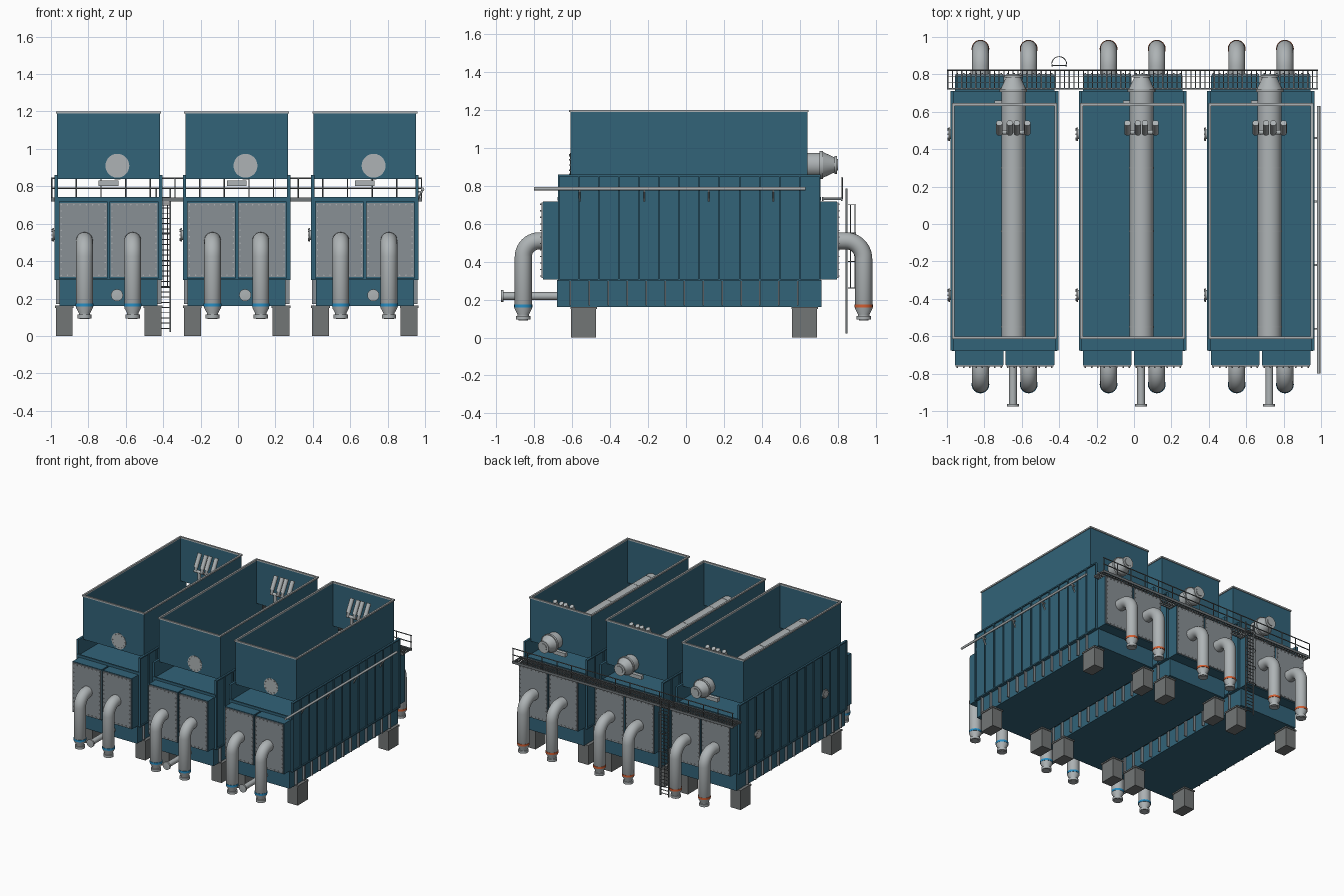
import bpy, bmesh, math
from mathutils import Vector as V

if "Cube" in bpy.data.objects:
    bpy.data.objects.remove(bpy.data.objects["Cube"])

UNITS = (-0.692, -0.007, 0.678)


def material(name, rgb):
    m = bpy.data.materials.new(name)
    m.diffuse_color = (*rgb, 1)
    m.use_nodes = True
    m.node_tree.nodes["Principled BSDF"].inputs["Base Color"].default_value = m.diffuse_color
    return m


BLUE = material("blue_paint", (0.032, 0.125, 0.19))
PANEL = material("panel_grey", (0.25, 0.28, 0.30))
STEEL = material("light_steel", (0.42, 0.45, 0.46))
DARK = material("rail_grey", (0.16, 0.18, 0.19))
FOOT = material("foot_grey", (0.17, 0.18, 0.18))
COLD = material("cold_band", (0.02, 0.27, 0.55))
HOT = material("hot_band", (0.65, 0.11, 0.03))


def box(bm, x0, x1, y0, y1, z0, z1):
    vs = bmesh.ops.create_cube(bm, size=1)["verts"]
    for v in vs:
        v.co = V(((x0 + x1) / 2 + v.co.x * (x1 - x0), (y0 + y1) / 2 + v.co.y * (y1 - y0),
                  (z0 + z1) / 2 + v.co.z * (z1 - z0)))


def frame(bm, x0, x1, y0, y1, z0, z1, t):
    box(bm, x0, x0 + t, y0, y1, z0, z1)
    box(bm, x1 - t, x1, y0, y1, z0, z1)
    box(bm, x0 + t, x1 - t, y0, y0 + t, z0, z1)
    box(bm, x0 + t, x1 - t, y1 - t, y1, z0, z1)


def sweep(bm, pts, radii, n=20, side=None):
    """Round section along a path; radii is one number or one per point."""
    pts = [V(p) for p in pts]
    if not isinstance(radii, (list, tuple)):
        radii = [radii] * len(pts)
    rings = []
    for i, p in enumerate(pts):
        t = (pts[min(i + 1, len(pts) - 1)] - pts[max(i - 1, 0)]).normalized()
        s = V(side) if side else (V((1, 0, 0)) if abs(t.x) < 0.9 else V((0, 1, 0)))
        s = (s - t * s.dot(t)).normalized()
        u = t.cross(s)
        rings.append([bm.verts.new(p + radii[i] * (s * math.cos(a) + u * math.sin(a)))
                      for a in (2 * math.pi * k / n for k in range(n))])
    for a, b in zip(rings, rings[1:]):
        for k in range(n):
            bm.faces.new((a[k], a[(k + 1) % n], b[(k + 1) % n], b[k]))
    bm.faces.new(rings[0][::-1])
    bm.faces.new(rings[-1])


def make(name, mat, build, offsets=UNITS):
    bm = bmesh.new()
    build(bm)
    bmesh.ops.recalc_face_normals(bm, faces=bm.faces)
    for f in bm.faces:
        f.smooth = True
    for e in bm.edges:
        e.smooth = e.calc_face_angle(0) < math.radians(35)
    me = bpy.data.meshes.new(name)
    bm.to_mesh(me)
    bm.free()
    me.materials.append(mat)
    for x in offsets:
        ob = bpy.data.objects.new(name, me)
        ob.location.x = x
        bpy.context.collection.objects.link(ob)


# main casing with tall side plates, lower tank and stiffening ribs
def casing(bm):
    box(bm, -.274, .274, -.67, .705, .30, .735)
    box(bm, -.262, .262, -.68, .715, .16, .302)
    for y in (-.678, .70):
        box(bm, -.28, .28, y, y + .012, .722, .742)
    for s in (-1, 1):
        a, b, c = s * .27, s * .279, s * .288
        box(bm, min(a, b), max(a, b), -.675, .71, .30, .86)
        box(bm, min(a, c), max(a, c), -.675, .71, .85, .86)
        box(bm, min(a, c), max(a, c), -.675, .71, .298, .308)
        for k in range(14):
            y = -.675 + k * 1.377 / 13
            box(bm, min(b, c), max(b, c), y, y + .008, .30, .86)


def lower_ribs(bm):
    for s in (-1, 1):
        for k in range(13):
            y = -.61 + k * .1
            box(bm, min(s * .26, s * .282), max(s * .26, s * .282), y - .004, y + .004, .17, .30)


def feet(bm):
    for s in (-1, 1):
        for y0, y1 in ((-.605, -.475), (.56, .69)):
            box(bm, s * .237 - .045, s * .237 + .045, y0, y1, 0, .15)
            box(bm, s * .237 - .05, s * .237 + .05, y0 - .005, y1 + .005, .15, .162)


make("casing", BLUE, casing)
make("lower_ribs", PANEL, lower_ribs)
make("feet", FOOT, feet)


# open hood on top
def rim(bm):
    frame(bm, -.281, .281, -.616, .646, 1.188, 1.2, .014)


make("hood", BLUE, lambda bm: frame(bm, -.275, .275, -.61, .64, .84, 1.195, .006))
make("hood_rim", STEEL, rim)


# end boxes with bolted covers
def end_boxes(bm):
    for s in (-1, 1):
        x0, x1 = sorted((s * .006, s * .266))
        box(bm, x0, x1, -.755, -.67, .307, .718)
        box(bm, x0, x1, .705, .795, .307, .718)


def end_covers(bm):
    for s in (-1, 1):
        x0, x1 = sorted((s * .009, s * .262))
        box(bm, x0, x1, -.763, -.755, .314, .712)
        box(bm, x0, x1, .795, .803, .314, .712)


def cover_bolts(bm):
    for s in (-1, 1):
        x0, x1 = sorted((s * .018, s * .253))
        spots = [(x, .324 + k * .378 / 11) for x in (x0, x1) for k in range(12)]
        spots += [(x0 + k * (x1 - x0) / 7, z) for z in (.324, .702) for k in range(1, 7)]
        for x, z in spots:
            sweep(bm, [(x, -.769, z), (x, -.76, z)], .004, 6)
            sweep(bm, [(x, .80, z), (x, .808, z)], .004, 6)


make("end_boxes", BLUE, end_boxes)
make("end_covers", PANEL, end_covers)
make("cover_bolts", STEEL, cover_bolts)


# elbow pipes: down at the front (cold) and back (hot)
def elbow(bm, s, start, drop, bend):
    for x in (-.129, .129):
        arc = [(x, s * (drop - bend + bend * math.sin(a)), .51 - bend + bend * math.cos(a))
               for a in (math.pi / 2 * k / 10 for k in range(11))]
        y = s * drop
        tail = [(x, y, z) for z in (.15, .122, .114, .114, .094, .094, .09)]
        sweep(bm, [(x, s * start, .51)] + arc + tail,
              [.045] * 12 + [.045, .03, .03, .038, .038, .026, .026], 24, (1, 0, 0))


def bands(bm, y):
    for x in (-.129, .129):
        sweep(bm, [(x, y, .157), (x, y, .173)], .0475, 24)


make("front_elbows", STEEL, lambda bm: elbow(bm, -1, .755, .858, .085))
make("back_elbows", STEEL, lambda bm: elbow(bm, 1, .795, .937, .095))
make("cold_bands", COLD, lambda bm: bands(bm, -.858))
make("hot_bands", HOT, lambda bm: bands(bm, .937))


# low drain nozzle at the front, with open flange
def nozzle(bm):
    ys = (-.67, -.963, -.963, -.976, -.976, -.94)
    sweep(bm, [(.045, y, .218) for y in ys[:5]] + [(.045, -.9761, .218)],
          [.021, .021, .032, .032, .018, .017], 20, (1, 0, 0))


make("drain_nozzle", STEEL, nozzle)


# long vapour drum in the hood, with reducer cone at the back
def drum(bm):
    prof = ((-.612, .064), (.705, .064), (.705, .074), (.722, .074), (.722, .068), (.782, .04),
            (.782, .048), (.797, .048), (.797, .03), (.802, .03))
    sweep(bm, [(.047, y, .91) for y, r in prof], [r for y, r in prof], 28, (1, 0, 0))
    for y in (-.55, -.38, -.04, .30):
        sweep(bm, [(.047, y - .004, .91), (.047, y + .004, .91)], .066, 28)
    for k in range(12):
        a = k * math.pi / 6
        x, z = .047 + .055 * math.cos(a), .91 + .055 * math.sin(a)
        sweep(bm, [(x, -.616, z), (x, -.61, z)], .004, 6)
    box(bm, -.053, .053, .63, .66, .802, .832)


# relief outlets: two stems forking into four cups
def reliefs(bm):
    for c in (.0, .094):
        sweep(bm, [(c - .02 + .02, .49, .93), (c, .49, 1.04)], .013, 12)
        sweep(bm, [(c - .042, .49, 1.04), (c + .042, .49, 1.04)], .012, 12)
        for d in (-.028, .028):
            sweep(bm, [(c + d, .487, 1.035), (c + d, .49, 1.08)], .012, 12)
            sweep(bm, [(c + d, .487, 1.07), (c + d, .54, 1.165)], .017, 14)


make("vapour_drum", STEEL, drum)
make("relief_outlets", STEEL, reliefs)


# round inspection hatches on the left side
def hatches(bm):
    for y in (-.38, .48):
        sweep(bm, [(-.278, y, .54), (-.292, y, .54), (-.292, y, .54), (-.3, y, .54)],
              [.026, .026, .036, .036], 20, (0, 1, 0))
        for k in range(8):
            a = k * math.pi / 4
            p = (y + .029 * math.cos(a), .54 + .029 * math.sin(a))
            sweep(bm, [(-.305, *p), (-.299, *p)], .004, 6)


make("side_hatches", STEEL, hatches)


# rear walkway with grating and railing
def walkway(bm):
    for y in (.722, .822):
        box(bm, -1, .985, y - .004, y + .004, .72, .74)
    for k in range(80):
        x = -.996 + k * .025
        box(bm, x - .003, x + .003, .722, .822, .726, .738)
    for y in (.755, .79):
        box(bm, -1, .985, y - .002, y + .002, .728, .735)


def railing(bm):
    for z in (.79, .843):
        sweep(bm, [(-1, .823, z), (.985, .823, z)], .004, 8)
    for k in range(16):
        x = -.996 + k * .1318
        sweep(bm, [(x, .823, .73), (x, .823, .843)], .0035, 8)


make("walkway", DARK, walkway, (0,))
make("railing", DARK, railing, (0,))


# caged ladder at the back
def ladder(bm):
    for x in (-.037, .037):
        box(bm, x - .004, x + .004, .842, .852, .02, .785)
    for k in range(26):
        z = .04 + k * .028
        sweep(bm, [(-.037, .847, z), (.037, .847, z)], .003, 6)
    arc = [(.04 * math.cos(a), .855 + .04 * math.sin(a)) for a in (math.pi * k / 10 for k in range(11))]
    for z in (.26, .40, .55, .70):
        sweep(bm, [(x, y, z) for x, y in arc], .0025, 6, (0, 0, 1))
    for x, y in arc[1:10:2]:
        sweep(bm, [(x, y, .26), (x, y, .70)], .002, 6)


make("ladder", DARK, ladder, (-.40,))


# service pipe along the right side on slanted brackets
def side_pipe(bm):
    sweep(bm, [(.987, -.80, .785), (.987, .63, .785)], .009, 14)
    for y in (-.56, -.22, .12, .46):
        sweep(bm, [(.955, y, .72), (.987, y, .78)], .005, 8)
        box(bm, .95, .99, y - .005, y + .005, .768, .776)


make("side_pipe", STEEL, side_pipe, (0,))
